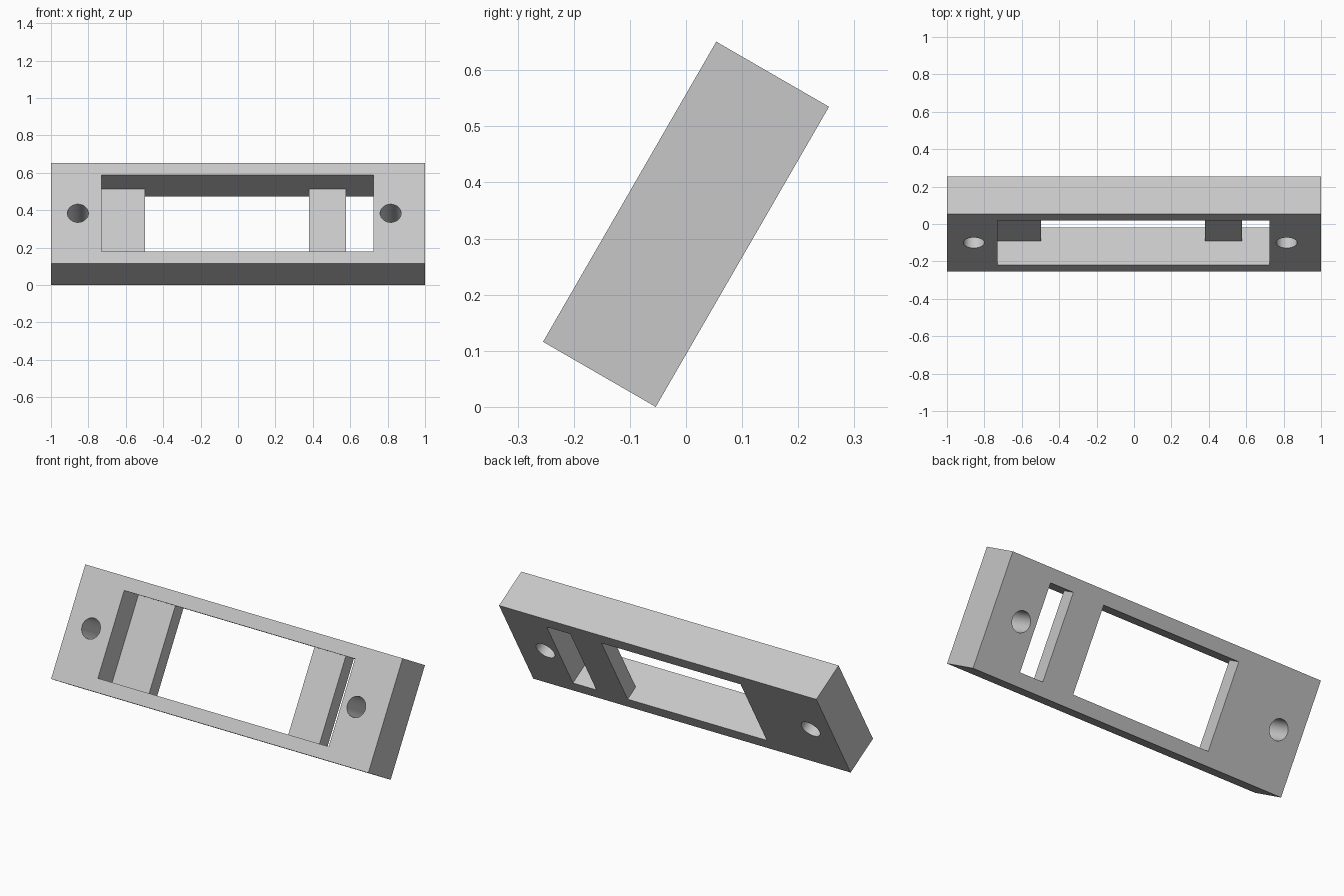
import bpy
from math import radians, pi

if "Cube" in bpy.data.objects:
    bpy.data.objects.remove(bpy.data.objects["Cube"], do_unlink=True)

DEPTH, HEIGHT = 0.232, 0.6176
FRONT, BACK = -DEPTH / 2, DEPTH / 2
POCKET_FLOOR = FRONT + 0.148
POCKET_HALF = 0.2365
OVER = 0.1
LEFT, RIGHT = 0.725, -0.73

grey = bpy.data.materials.new("light grey")
grey.use_nodes = True
colour = (0.57, 0.57, 0.57, 1)
grey.diffuse_color = colour
grey.node_tree.nodes["Principled BSDF"].inputs["Base Color"].default_value = colour


def box(name, x0, x1, y0, y1, half_height):
    bpy.ops.mesh.primitive_cube_add(size=1, location=((x0 + x1) / 2, (y0 + y1) / 2, 0))
    ob = bpy.context.object
    ob.name = name
    ob.scale = (x1 - x0, y1 - y0, 2 * half_height)
    bpy.ops.object.transform_apply(location=True, scale=True)
    ob.data.materials.append(grey)
    return ob


def bore(x):
    bpy.ops.mesh.primitive_cylinder_add(vertices=48, radius=0.056, depth=1,
                                        location=(x, 0, 0), rotation=(pi / 2, 0, 0))
    ob = bpy.context.object
    ob.name = "hole_cutter"
    ob.data.materials.append(grey)
    return ob


def cut(target, cutter):
    cutter.hide_render = True
    mod = target.modifiers.new("cut", 'BOOLEAN')
    mod.operation = 'DIFFERENCE'
    mod.solver = 'EXACT'
    mod.object = cutter
    bpy.context.view_layer.objects.active = target
    bpy.ops.object.modifier_apply(modifier=mod.name)
    bpy.data.objects.remove(cutter, do_unlink=True)


# Slab frame
frame = box("tilted_frame", -1, 1, FRONT, BACK, HEIGHT / 2)

# Front pocket, leaving a ledge and a crossbar behind it
cut(frame, box("pocket_cutter", RIGHT, LEFT, FRONT - OVER, POCKET_FLOOR, POCKET_HALF))

# Main window and narrow slot through the pocket floor
for x0, x1 in ((-0.497, 0.38), (0.577, LEFT)):
    cut(frame, box("window_cutter", x0, x1, FRONT - OVER, BACK + OVER, POCKET_HALF))

# Screw holes
for x in (-0.856, 0.816):
    cut(frame, bore(x))

# Lean the slab back and stand it on its lower rear edge
frame.rotation_euler = (radians(-30), 0, 0)
frame.location = (0, 0, 0.3255)
bpy.ops.object.select_all(action='DESELECT')
frame.select_set(True)
bpy.context.view_layer.objects.active = frame
bpy.ops.object.transform_apply(location=True, rotation=True)
bpy.ops.object.shade_smooth_by_angle(angle=radians(30))
